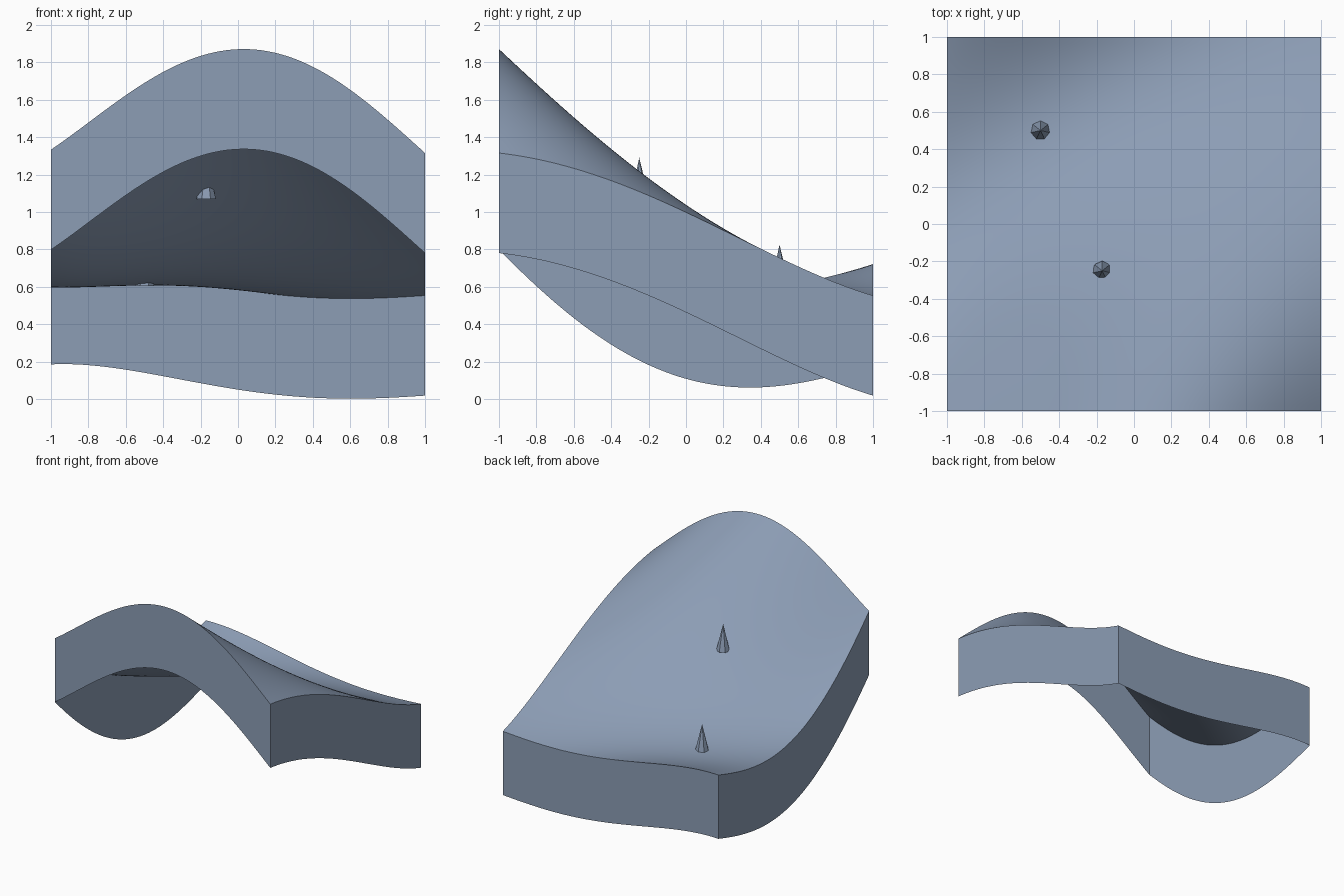
import bpy, bmesh

cube = bpy.data.objects.get("Cube")
if cube:
    bpy.data.objects.remove(cube, do_unlink=True)

THICK = 0.535
KNOTS = (-1, -0.5, 0, 0.5, 1)

# Heights of the four rims at the knots
FRONT = (1.333, 1.69, 1.87, 1.72, 1.315)
BACK = (0.72, 0.675, 0.585, 0.538, 0.553)
LEFT = (1.333, 0.893, 0.643, 0.605, 0.72)
RIGHT = (1.315, 1.202, 0.998, 0.755, 0.553)

slate = bpy.data.materials.new("slate blue")
slate.use_nodes = True
color = (0.263, 0.337, 0.462, 1)
slate.diffuse_color = color
slate.node_tree.nodes["Principled BSDF"].inputs["Base Color"].default_value = color


def rim(values, t):
    """Smooth curve through the rim heights."""
    total = 0
    for i, v in enumerate(values):
        for j, k in enumerate(KNOTS):
            if i != j:
                v *= (t - k) / (KNOTS[i] - k)
        total += v
    return total


def mix(a, b, t):
    return a + (b - a) * t


def height(x, y):
    """Blend the four rims, then sag the middle."""
    u, v = (x + 1) / 2, (y + 1) / 2
    corners = mix(mix(FRONT[0], FRONT[-1], u), mix(BACK[0], BACK[-1], u), v)
    blend = (mix(rim(FRONT, x), rim(BACK, x), v)
             + mix(rim(LEFT, y), rim(RIGHT, y), u) - corners)
    sag = -0.117 + 0.114 * x - 0.071 * y
    return blend + sag * (1 - x * x) * (1 - y * y)


def add_object(name, bm):
    mesh = bpy.data.meshes.new(name)
    bm.to_mesh(mesh)
    bm.free()
    mesh.materials.append(slate)
    obj = bpy.data.objects.new(name, mesh)
    bpy.context.collection.objects.link(obj)
    return obj


# Rolling ground with a skirt on all sides, open underneath
bm = bmesh.new()
bmesh.ops.create_grid(bm, x_segments=64, y_segments=64, size=1)
for vert in bm.verts:
    vert.co.z = height(vert.co.x, vert.co.y)
border = [e for e in bm.edges if e.is_boundary]
skirt = bmesh.ops.extrude_edge_only(bm, edges=border)
for item in skirt["geom"]:
    if isinstance(item, bmesh.types.BMVert):
        item.co.z -= THICK
bmesh.ops.recalc_face_normals(bm, faces=bm.faces)
if sum(f.normal.z for f in bm.faces) < 0:
    bmesh.ops.reverse_faces(bm, faces=bm.faces)
ground = add_object("ground", bm)
bpy.ops.object.select_all(action="DESELECT")
ground.select_set(True)
bpy.context.view_layer.objects.active = ground
bpy.ops.object.shade_smooth_by_angle()

# Two pointed spikes standing on the slope
for name, spot in (("front_spike", (-0.17, -0.25, 1.07)),
                   ("back_spike", (-0.5, 0.5, 0.605))):
    bm = bmesh.new()
    bmesh.ops.create_cone(bm, segments=7, radius1=0.053, radius2=0, depth=0.22)
    bmesh.ops.remove_doubles(bm, verts=bm.verts, dist=0.001)
    bmesh.ops.recalc_face_normals(bm, faces=bm.faces)
    bmesh.ops.translate(bm, verts=bm.verts, vec=(0, 0, 0.11))
    spike = add_object(name, bm)
    spike.location = spot
